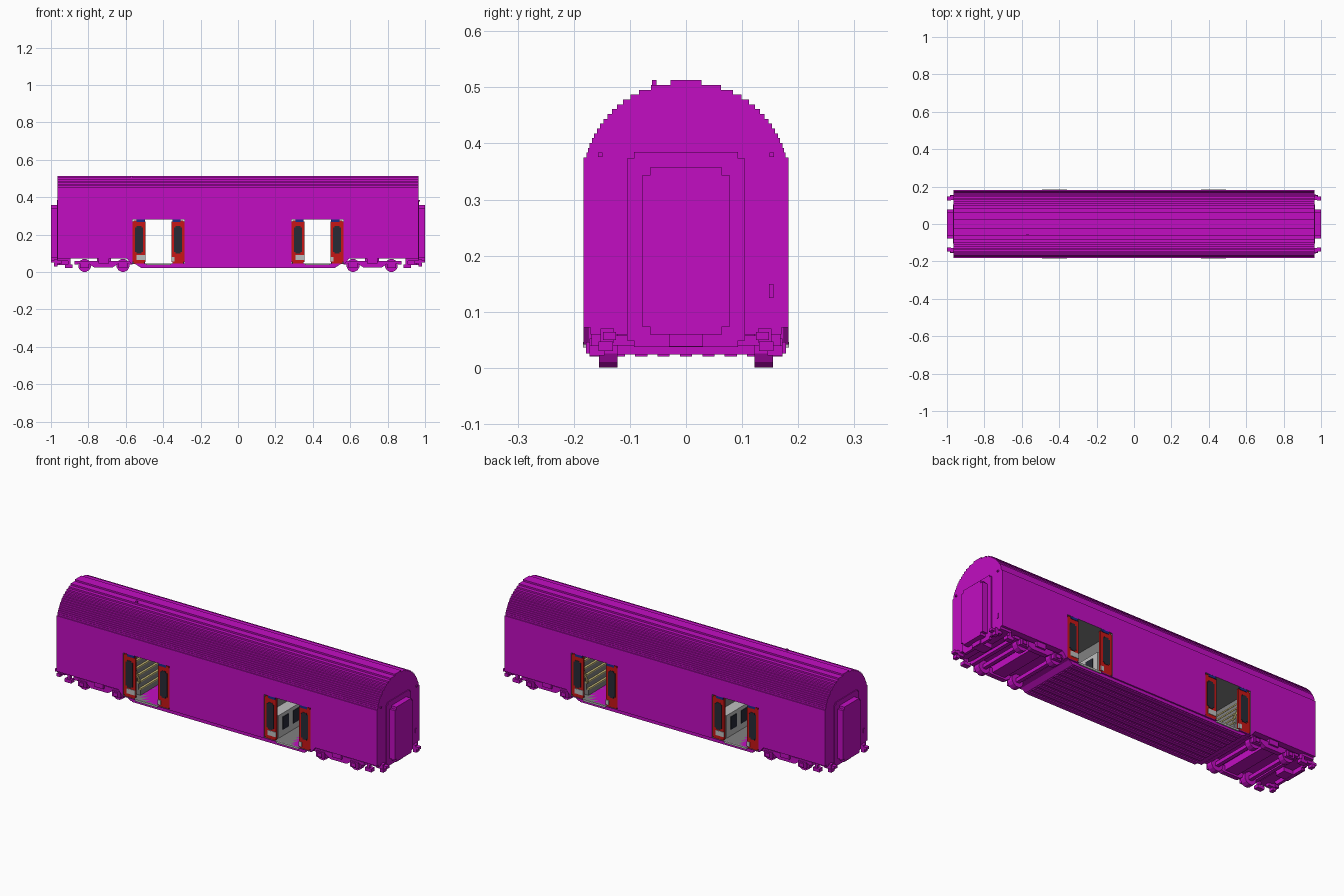
import bpy, bmesh, math
from mathutils import Vector

cube = bpy.data.objects.get("Cube")
if cube:
    bpy.data.objects.remove(cube, do_unlink=True)


def material(name, rgb):
    m = bpy.data.materials.new(name)
    m.use_nodes = True
    col = (*rgb, 1)
    m.diffuse_color = col
    m.node_tree.nodes["Principled BSDF"].inputs["Base Color"].default_value = col
    return m


MAGENTA = material("magenta", (0.54, 0.004, 0.54))
RED = material("red", (0.57, 0.008, 0.008))
DARK = material("dark glass", (0.02, 0.023, 0.036))
BLUE = material("blue", (0.01, 0.025, 0.25))
LIGHT = material("light grey", (0.52, 0.52, 0.52))
GREY = material("grey", (0.22, 0.22, 0.22))
YELLOW = material("yellow", (0.6, 0.52, 0.2))


def finish(name, bm, mat):
    bmesh.ops.recalc_face_normals(bm, faces=bm.faces)
    me = bpy.data.meshes.new(name)
    bm.to_mesh(me)
    bm.free()
    me.materials.append(mat)
    ob = bpy.data.objects.new(name, me)
    bpy.context.collection.objects.link(ob)
    return ob


def prism(name, pts, axis, lo, hi, mat):
    """Extrude a closed outline along an axis: x takes (y, z), y takes (x, z)."""
    place = (lambda p, t: (t, p[0], p[1])) if axis == "x" else (lambda p, t: (p[0], t, p[1]))
    bm = bmesh.new()
    a = [bm.verts.new(place(p, lo)) for p in pts]
    b = [bm.verts.new(place(p, hi)) for p in pts]
    bm.faces.new(a)
    bm.faces.new(b[::-1])
    for i in range(len(pts)):
        j = (i + 1) % len(pts)
        bm.faces.new((a[i], b[i], b[j], a[j]))
    return finish(name, bm, mat)


def box(name, x, y, z, mat=MAGENTA):
    """Box from (low, high) ranges in any order."""
    x, y = sorted(x), sorted(y)
    return prism(name, [(x[0], z[0]), (x[1], z[0]), (x[1], z[1]), (x[0], z[1])], "y", y[0], y[1], mat)


def notched(cx, half, z0, z1, c):
    """Rectangle outline with square-stepped corners."""
    right = [(half - c, z0), (half - c, z0 + c), (half, z0 + c),
             (half, z1 - c), (half - c, z1 - c), (half - c, z1)]
    return [(cx + u, z) for u, z in right] + [(cx - u, z) for u, z in right[::-1]]


def wheel(name, x, y0, y1, z, r, n=12):
    pts = [(x + r * math.cos(math.tau * (i + .5) / n), z + r * math.sin(math.tau * (i + .5) / n))
           for i in range(n)]
    return prism(name, pts, "y", y0, y1, MAGENTA)


# Body shell with a roof stepped in small even layers
END, HALF, EAVE, TOP = 0.965, 0.183, 0.375, 0.513
side = [(HALF, 0.072), (HALF, EAVE)]
layers = 16
for i in range(layers):
    z0 = EAVE + (TOP - EAVE) * i / layers
    z1 = EAVE + (TOP - EAVE) * (i + 1) / layers
    w = 0.183 * math.sqrt(1 - ((z1 - 0.34) / 0.175) ** 2)
    side += [(w, z0), (w, z1)]
body = prism("body_shell", side + [(-y, z) for y, z in side[::-1]], "x", -END, END, MAGENTA)
skirt = prism("side_skirt", [(-.57, .042), (.57, .042), (.60, .08), (-.60, .08)], "y", -HALF, HALF, MAGENTA)

# Entrance lobbies cut through both sides
DOOR, DHALF, FLOOR, HEAD = 0.425, 0.139, 0.046, 0.28
cutters = [box("lobby_cutter", (s * (DOOR - DHALF), s * (DOOR + DHALF)), (-.3, .3), (FLOOR, HEAD), GREY)
           for s in (-1, 1)]
for ob in (body, skirt):
    for c in cutters:
        mod = ob.modifiers.new("lobby", "BOOLEAN")
        mod.operation, mod.solver, mod.object = "DIFFERENCE", "EXACT", c
    bpy.context.view_layer.update()
    ev = ob.evaluated_get(bpy.context.evaluated_depsgraph_get())
    cut = bpy.data.meshes.new_from_object(ev)
    ob.modifiers.clear()
    ob.data = cut
    cut.materials.clear()
    cut.materials.append(MAGENTA)
    cut.materials.append(GREY)
    for p in cut.polygons:
        c = p.center
        inside = abs(abs(c.x) - DOOR) < DHALF + .005 and abs(c.y) < .17 and .044 < c.z < HEAD + .005
        p.material_index = int(inside)
for c in cutters:
    bpy.data.objects.remove(c, do_unlink=True)

# Sliding door leaves, standing open
for sx in (-1, 1):
    for sy in (-1, 1):
        def plate(name, x0, x1, z0, z1, mat, depth=.181):
            box(name, (x0, x1), (sy * depth, sy * (depth - .006)), (z0, z1), mat)
        for dx in (-1, 1):
            cx = sx * DOOR + dx * .1035
            prism("door_leaf", notched(cx, .035, FLOOR, .276, .006), "y",
                  min(sy * .168, sy * .18), max(sy * .168, sy * .18), RED)
            prism("door_window", notched(cx, .021, .098, .245, .008), "y",
                  min(sy * .179, sy * .182), max(sy * .179, sy * .182), DARK)
            plate("door_head_strip", cx - .022 - dx * .008, cx + .022 - dx * .008, .267, .28, BLUE, .1825)
            inner = cx - dx * .035
            if dx * -sy < 0:
                plate("door_kick_panel", inner, inner + dx * .05, .065, .092, LIGHT, .1825)
            else:
                plate("door_kick_panel", inner, inner + dx * .018, .055, .08, LIGHT, .1825)
        plate("door_sill", sx * .357, sx * .493, .036, FLOOR, LIGHT, .184)

    # Lobby staircase climbing towards the end of the car, with yellow edges
    for i in range(6):
        x0, z = .497 + .011 * i, .075 + .033 * i
        box("stair_step", (sx * x0, sx * .564), (-.13, .13), (FLOOR, z), GREY)
        box("step_edge", (sx * (x0 - .002), sx * (x0 + .01)), (-.13, .13), (z, z + .007), YELLOW)
    for y in (-.135, .135):
        prism("stair_rail", [(sx * .497, .11), (sx * .56, .25), (sx * .56, .27), (sx * .497, .13)],
              "y", y - .004, y + .004, YELLOW)
    # Low partition on the saloon side
    box("lobby_partition", (sx * .288, sx * .35), (-.15, .15), (FLOOR, .17), LIGHT)
    for y in (-.09, 0, .09):
        box("partition_panel", (sx * .349, sx * .353), (y - .025, y + .025), (.08, .15), DARK)

# Underfloor tray with lengthwise ribs
prism("underfloor_tray", [(-.525, .026), (.525, .026), (.555, .046), (-.555, .046)], "y", -.175, .175, MAGENTA)
for i in range(9):
    y = -.16 + .04 * i
    box("tray_rib", (-.52, .52), (y - .011, y + .011), (.02, .03))

for s in (-1, 1):
    # Gangway bellows and the frame behind it
    prism("gangway_frame", notched(0, .105, .037, .385, .012), "x",
          *sorted((s * (END - .01), s * (END + .004))), MAGENTA)
    prism("gangway", notched(0, .078, .06, .357, .014), "x", *sorted((s * .95, s)), MAGENTA)
    box("headstock", (s * .90, s * END), (-.17, .17), (.06, .08))
    box("end_hatch", (s * END, s * (END + .003)), (s * .148, s * .156), (.125, .15))
    box("coupler", (s * .90, s * .975), (-.03, .03), (.038, .065))

    # Bogie: wheels, axles and side frames
    for x in (.615, .82):
        box("axle", (s * (x - .01), s * (x + .01)), (-.13, .13), (.024, .044))
        for sy in (-1, 1):
            wheel("wheel", s * x, *sorted((sy * .122, sy * .155)), .035, .035)
            box("axle_box", (s * (x - .024), s * (x + .024)), (sy * .15, sy * .172), (.02, .052))
            box("axle_box_cap", (s * (x - .012), s * (x + .012)), (sy * .17, sy * .178), (.026, .046))
    box("bolster", (s * .68, s * .755), (-.15, .15), (.035, .075))
    for x in (.575, .865):
        box("bogie_cross_beam", (s * (x - .01), s * (x + .01)), (-.16, .16), (.04, .058))
    for sy in (-1, 1):
        prism("bogie_side_frame",
              [(s * .57, .045), (s * .64, .045), (s * .67, .025), (s * .77, .025), (s * .80, .045),
               (s * .875, .045), (s * .875, .06), (s * .57, .06)], "y",
              *sorted((sy * .14, sy * .165)), MAGENTA)
        box("suspension_spring", (s * .69, s * .745), (sy * .14, sy * .175), (.045, .075))
        box("damper", (s * .885, s * .925), (sy * .145, sy * .172), (.022, .04))
        box("damper_link", (s * .895, s * .91), (sy * .15, sy * .168), (.035, .075))

        # Stepped buffer arms at the corners
        box("buffer_arm", (s * .94, s * .98), (sy * .128, sy * .152), (.045, .07))
        box("buffer_head", (s * .978, s), (sy * .125, sy * .148), (.05, .064))
        box("buffer_foot", (s * .965, s * .985), (sy * .13, sy * .156), (.03, .047))

# Small corner lamps and the roof stub
for sy in (-1, 1):
    box("corner_lamp", (.96, .972), (sy * .149, sy * .157), (.376, .384))
box("roof_stub", (-.575, -.565), (-.061, -.053), (.49, .513))
